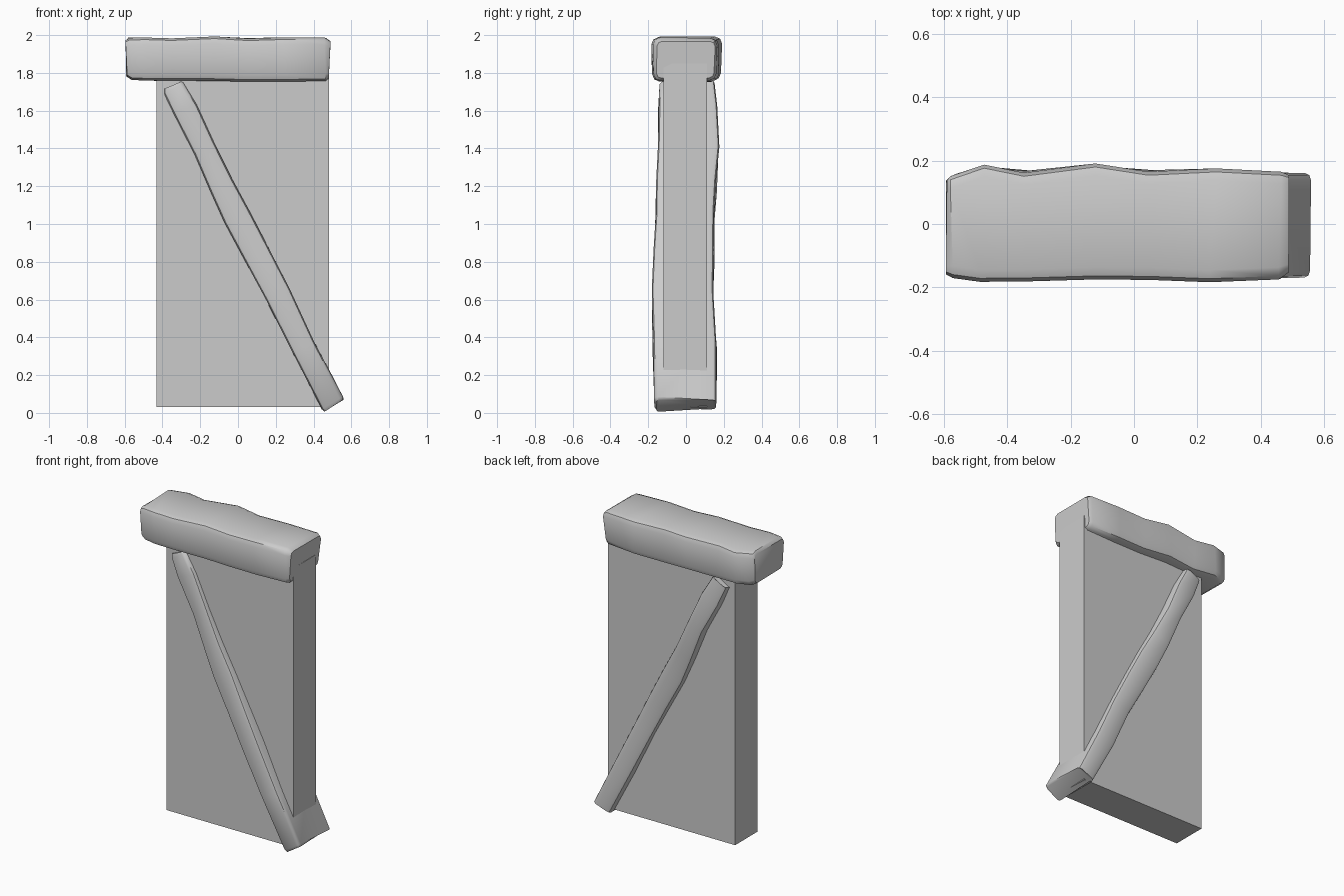
import bpy
import bmesh
import math
import random
from mathutils import Matrix, Vector

cube = bpy.data.objects.get("Cube")
if cube:
    bpy.data.objects.remove(cube, do_unlink=True)

# Single plain grey
grey = bpy.data.materials.new("plain grey")
grey.use_nodes = True
colour = (0.6, 0.6, 0.6, 1)
grey.diffuse_color = colour
grey.node_tree.nodes["Principled BSDF"].inputs["Base Color"].default_value = colour


def finish(bm, name):
    bmesh.ops.recalc_face_normals(bm, faces=bm.faces)
    mesh = bpy.data.meshes.new(name)
    bm.to_mesh(mesh)
    bm.free()
    mesh.materials.append(grey)
    obj = bpy.data.objects.new(name, mesh)
    bpy.context.collection.objects.link(obj)
    return obj


def section(y0, y1, z0, z1, r):
    """Rectangle with rounded corners, three points to a corner."""
    pts = []
    corners = ((y1 - r, z1 - r, 0), (y0 + r, z1 - r, 90),
               (y0 + r, z0 + r, 180), (y1 - r, z0 + r, 270))
    for cy, cz, start in corners:
        for step in (0, 45, 90):
            a = math.radians(start + step)
            pts.append((cy + r * math.cos(a), cz + r * math.sin(a)))
    return pts


def hewn_beam(name, stations, radius, wobble, end_inset, seed, matrix):
    """Loft rough rounded sections (x, y0, y1, z0, z1) along x."""
    rng = random.Random(seed)
    bm = bmesh.new()
    rows = [(s, radius) for s in stations]
    for end, side in ((0, -1), (-1, 1)):
        x, y0, y1, z0, z1 = stations[end]
        d = end_inset
        cap = ((x + side * d, y0 + d, y1 - d, z0 + d, z1 - d), radius * 0.7)
        rows.insert(0 if end == 0 else len(rows), cap)
    rings = []
    for (x, *box), r in rows:
        ring = []
        for i, (y, z) in enumerate(section(*box, r)):
            if i % 3 == 0:
                shift = rng.uniform(-wobble, wobble)
            ring.append(bm.verts.new((x + shift, y + shift * 0.4, z - shift * 0.3)))
        rings.append(ring)
    for a, b in zip(rings, rings[1:]):
        for i in range(len(a)):
            j = (i + 1) % len(a)
            bm.faces.new((a[i], a[j], b[j], b[i]))
    bm.faces.new(rings[0])
    bm.faces.new(rings[-1])
    bm.transform(matrix)
    obj = finish(bm, name)
    bpy.ops.object.select_all(action="DESELECT")
    obj.select_set(True)
    bpy.context.view_layer.objects.active = obj
    bpy.ops.object.shade_smooth_by_angle(angle=math.radians(38))
    return obj


# Flat wall slab
bm = bmesh.new()
bmesh.ops.create_cube(bm, size=1)
bm.transform(Matrix.Translation((0.025, -0.003, 0.94))
             @ Matrix.Diagonal((0.915, 0.23, 1.82, 1)))
finish(bm, "wall_slab")

# Lintel lying across the top
lintel = [
    (-0.57, -0.17, 0.155, 1.765, 1.985),
    (-0.48, -0.18, 0.185, 1.76, 1.985),
    (-0.34, -0.178, 0.165, 1.757, 1.98),
    (-0.13, -0.178, 0.188, 1.76, 1.995),
    (0.05, -0.178, 0.167, 1.755, 1.983),
    (0.25, -0.18, 0.172, 1.755, 1.985),
    (0.465, -0.172, 0.165, 1.757, 1.985),
]
hewn_beam("lintel", lintel, 0.038, 0.012, 0.015, 4, Matrix.Identity(4))

# Diagonal brace passing through the slab, from upper right to lower left
top, foot = Vector((-0.35, 0, 1.735)), Vector((0.505, 0, 0.03))
along = (foot - top).normalized()
across = Vector((-along.z, 0, along.x))
frame = Matrix((along, Vector((0, 1, 0)), across)).transposed().to_4x4()
frame.translation = top
brace = [
    (0.015, -0.14, 0.155, -0.055, 0.06),
    (0.15, -0.145, 0.165, -0.062, 0.072),
    (0.38, -0.148, 0.175, -0.056, 0.063),
    (0.60, -0.155, 0.16, -0.07, 0.06),
    (0.78, -0.162, 0.148, -0.078, 0.07),
    (1.00, -0.17, 0.15, -0.07, 0.07),
    (1.25, -0.178, 0.145, -0.065, 0.072),
    (1.55, -0.175, 0.162, -0.065, 0.066),
    (1.89, -0.166, 0.158, -0.06, 0.068),
]
hewn_beam("diagonal_brace", brace, 0.022, 0.01, 0.008, 9, frame)
